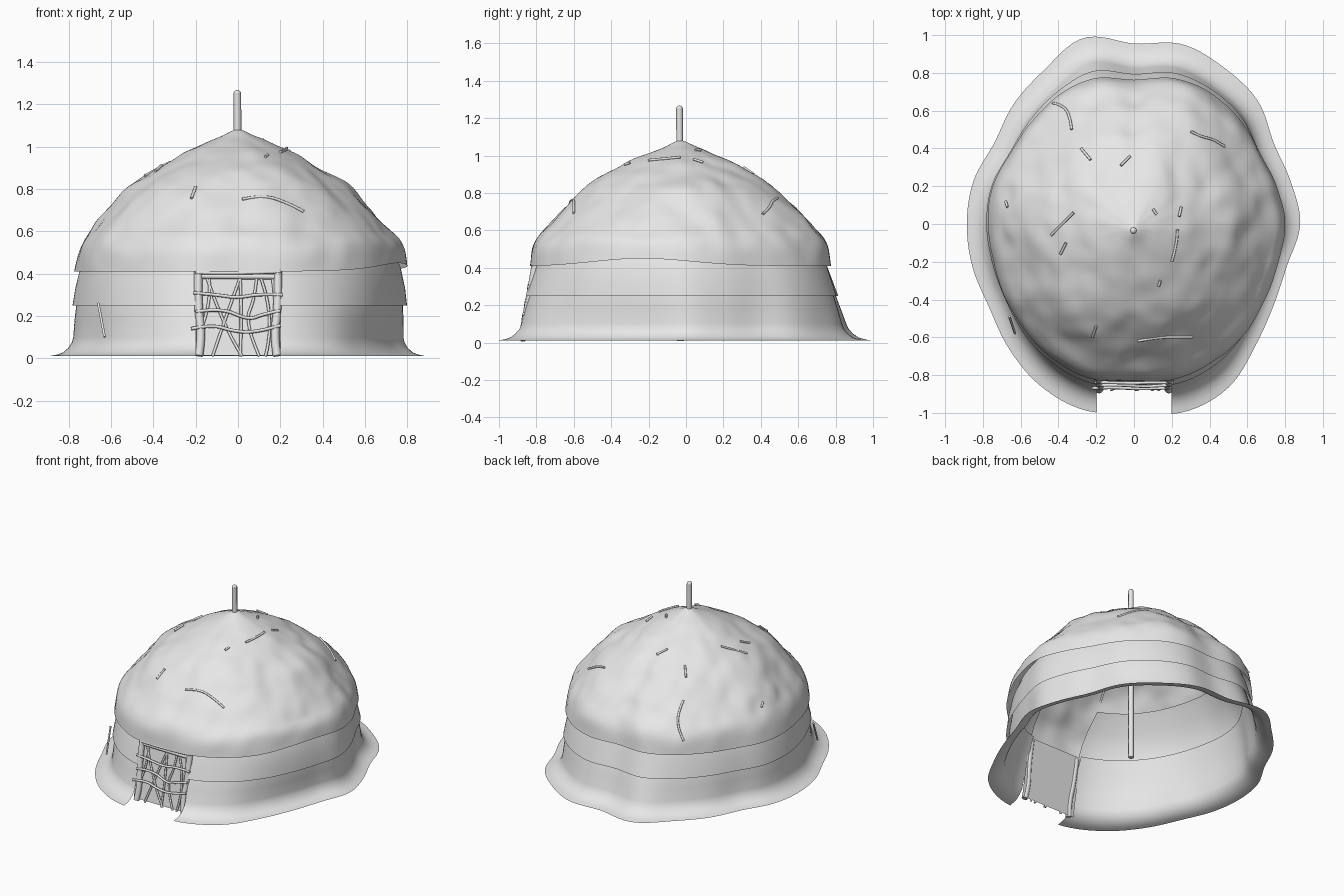
import bpy, bmesh, math
from mathutils import Vector, noise

if "Cube" in bpy.data.objects:
    bpy.data.objects.remove(bpy.data.objects["Cube"])

clay = bpy.data.materials.new("pale_grey")
clay.use_nodes = True
clay.diffuse_color = (0.8, 0.8, 0.8, 1)
clay.node_tree.nodes["Principled BSDF"].inputs["Base Color"].default_value = (0.8, 0.8, 0.8, 1)

# Plan outlines: radius every 15 degrees, counter-clockwise from +x
SKIRT = [.88, .86, .855, .925, .955, .985, .955, 1.02, .945, .9, .855, .88,
         .885, .885, .885, .935, .99, 1.02, 1.0, 1.03, 1.0, .91, .855, .84]
EAVE = [.8, .78, .765, .79, .805, .8, .765, .8, .79, .765, .755, .775,
        .775, .77, .785, .81, .835, .85, .83, .85, .84, .825, .8, .79]
# Dome profile: height and fraction of the eave radius
DOME = [(.41, 1), (.5, .98), (.56, .945), (.62, .88), (.7, .79), (.8, .665), (.86, .565),
        (.92, .44), (.97, .33), (1.02, .19), (1.05, .1), (1.075, .035), (1.08, .015)]
APEX_Y = -.03
SEGS = 144


def spline(a, b, c, d, t):
    return b + .5 * t * (c - a + t * (2 * a - 5 * b + 4 * c - d + t * (3 * (b - c) + d - a)))


def outline(table, angle):
    p = angle / math.radians(15)
    i = math.floor(p)
    return spline(*[table[(i + k) % len(table)] for k in (-1, 0, 1, 2)], p - i)


def dome_profile(p):
    i = min(int(p), len(DOME) - 2)
    q = [DOME[min(max(i + k, 0), len(DOME) - 1)] for k in (-1, 0, 1, 2)]
    return [spline(*[v[n] for v in q], p - i) for n in (0, 1)]


def finish(name, bm):
    mesh = bpy.data.meshes.new(name)
    bm.to_mesh(mesh)
    bm.free()
    mesh.materials.append(clay)
    for face in mesh.polygons:
        face.use_smooth = True
    obj = bpy.data.objects.new(name, mesh)
    bpy.context.collection.objects.link(obj)


def skin(name, rows, closed):
    bm = bmesh.new()
    grid = [[bm.verts.new(p) for p in row] for row in rows]
    n = len(grid[0])
    for low, high in zip(grid, grid[1:]):
        for j in range(n if closed else n - 1):
            k = (j + 1) % n
            bm.faces.new((low[j], low[k], high[k], high[j]))
    finish(name, bm)


def wall(name, profile):
    """Wall band, open at the doorway. Profile: height, scale, pull to skirt folds, flare."""
    rows = []
    for z, scale, pull, flare in profile:
        def radius(a):
            skirt, eave = outline(SKIRT, a), outline(EAVE, a)
            r = eave * scale + pull * (skirt - eave - .1)
            return r + flare * (skirt - r)
        gap = math.asin(.2 / radius(math.radians(-76)))
        row = []
        for j in range(SEGS + 1):
            a = -math.pi / 2 + gap + (2 * math.pi - 2 * gap) * j / SEGS
            r = radius(a)
            row.append((r * math.cos(a), r * math.sin(a), z))
        rows.append(row)
    skin(name, rows, False)


# Overlapping hides: each band tucks up behind the one above
wall("lower_wall", [(.012, 1, .8, 1), (.017, 1, .8, .72), (.028, 1, .8, .42), (.05, 1, .78, .18),
                    (.075, .995, .75, .06), (.1, .995, .72, 0), (.18, .99, .5, 0), (.26, .98, .3, 0),
                    (.34, .96, .12, 0), (.42, .935, 0, 0)])
wall("upper_wall", [(.25, 1.005, .28, 0), (.33, .99, .12, 0), (.43, .96, 0, 0), (.5, .925, 0, 0),
                    (.58, .86, 0, 0), (.68, .75, 0, 0)])


# Lumpy thatched dome
def roof_point(a, p):
    z, f = dome_profile(p)
    c, s = math.cos(a), math.sin(a)
    q = Vector((c * f, s * f, z))
    weight = min(1, f * 1.8) * min(1, .2 + p / 3)
    lump = (noise.noise(q * 3.2) * .018 + noise.noise(q * 7) * .014) * weight
    fold = .01 * noise.noise(Vector((c * 3, s * 3, 3))) * weight
    r = outline(EAVE, a) * f + lump + fold
    lift = .04 * math.exp((math.cos(a + .3) - 1) * 9) * max(0, 1 - p / 2.4)
    return Vector((r * c, r * s + APEX_Y * (1 - f), z + lift + lump * (1 - f) * .8))


RINGS = 60
LAST = len(DOME) - 1
skin("roof_dome", [[roof_point(2 * math.pi * j / SEGS, LAST * i / RINGS) for j in range(SEGS)]
                   for i in range(RINGS + 1)], True)


def stick(name, points, radius):
    curve = bpy.data.curves.new(name, "CURVE")
    curve.dimensions = "3D"
    curve.bevel_depth = radius
    curve.bevel_resolution = 2
    curve.resolution_u = 6
    curve.use_fill_caps = True
    sp = curve.splines.new("NURBS")
    sp.points.add(len(points) - 1)
    for v, p in zip(sp.points, points):
        v.co = (*p, 1)
    sp.order_u = min(3, len(points))
    sp.use_endpoint_u = True
    curve.materials.append(clay)
    bpy.context.collection.objects.link(bpy.data.objects.new(name, curve))


# Centre pole from the floor through the roof
stick("centre_pole", [(0, APEX_Y, .01), (0, APEX_Y, .6), (-.003, APEX_Y - .005, 1.255)], .018)
bm = bmesh.new()
bmesh.ops.create_uvsphere(bm, u_segments=16, v_segments=8, radius=.018)
bmesh.ops.translate(bm, verts=bm.verts, vec=(-.003, APEX_Y - .005, 1.25))
finish("pole_tip", bm)


def on_roof(x, y):
    """Point just above the dome at a plan position, found by bisection."""
    angle, target = math.atan2(y, x), math.hypot(x, y)
    low, high = 0, LAST
    for _ in range(20):
        mid = (low + high) / 2
        if roof_point(angle, mid).to_2d().length > target:
            low = mid
        else:
            high = mid
    return (x, y, roof_point(angle, low).z + .006)


# Loose twigs on the roof
TWIGS = [[(-.43, .64), (-.38, .63), (-.34, .58), (-.33, .5)], [(.3, .49), (.36, .46), (.42, .45), (.48, .41)],
         [(-.28, .4), (-.23, .34)], [(-.07, .31), (-.02, .36)], [(-.44, -.06), (-.32, .06)],
         [(-.39, -.16), (-.36, -.1)], [(.25, .09), (.24, .04)], [(.23, -.03), (.23, -.1), (.2, -.2)],
         [(.02, -.62), (.12, -.6), (.25, -.6), (.31, -.6)], [(-.22, -.6), (-.2, -.54)],
         [(.13, -.33), (.14, -.3)], [(-.68, .12), (-.67, .09)], [(.1, .08), (.12, .05)]]
for n, path in enumerate(TWIGS):
    stick(f"roof_twig_{n + 1}", [on_roof(*p) for p in path], .007)
stick("wall_twig", [(-.66, -.49, .26), (-.63, -.58, .1)], .006)


def on_door(x, z, out=0):
    return (x, -.88 + .18 * z - out, z)


# Door backing panel, filling the gap in the wall
skin("door_panel", [[on_door(x, z, -.012) for x in (-.215, -.1, 0, .1, .215)]
                    for z in (.014, .15, .28, .42)], False)

# Door posts, lintel and woven lattice
for name, s in (("left_door_post", 1), ("right_door_post", -1)):
    stick(name, [on_door(s * .185, .012), on_door(s * .17, .1), on_door(s * .19, .25),
                 on_door(s * .188, .41)], .02)
stick("door_lintel", [on_door(-.2, .388), on_door(.2, .385)], .013)
BARS = [[(-.21, .31), (-.1, .3), (0, .285), (.1, .305), (.21, .3)],
        [(-.22, .14), (-.12, .16), (-.03, .13), (.08, .12), (.2, .155)],
        [(-.2, .22), (-.08, .24), (.05, .18), (.12, .21), (.2, .225)], [(-.2, .405), (0, .4), (.2, .41)]]
UPRIGHTS = [[(-.12, .01), (-.07, .16), (.01, .38)], [(.02, .01), (-.07, .15), (-.15, .39)],
            [(.01, .01), (.02, .2), (.01, .38)], [(.1, .01), (.03, .17), (.08, .28), (.09, .4)],
            [(.13, .01), (.18, .2), (.1, .4)], [(.17, .01), (.19, .2), (.16, .4)],
            [(-.17, .15), (-.12, .28), (-.14, .4)]]
for n, path in enumerate(BARS):
    stick(f"door_bar_{n + 1}", [on_door(*p, .014) for p in path], .008)
for n, path in enumerate(UPRIGHTS):
    stick(f"door_upright_{n + 1}", [on_door(*p) for p in path], .007)
